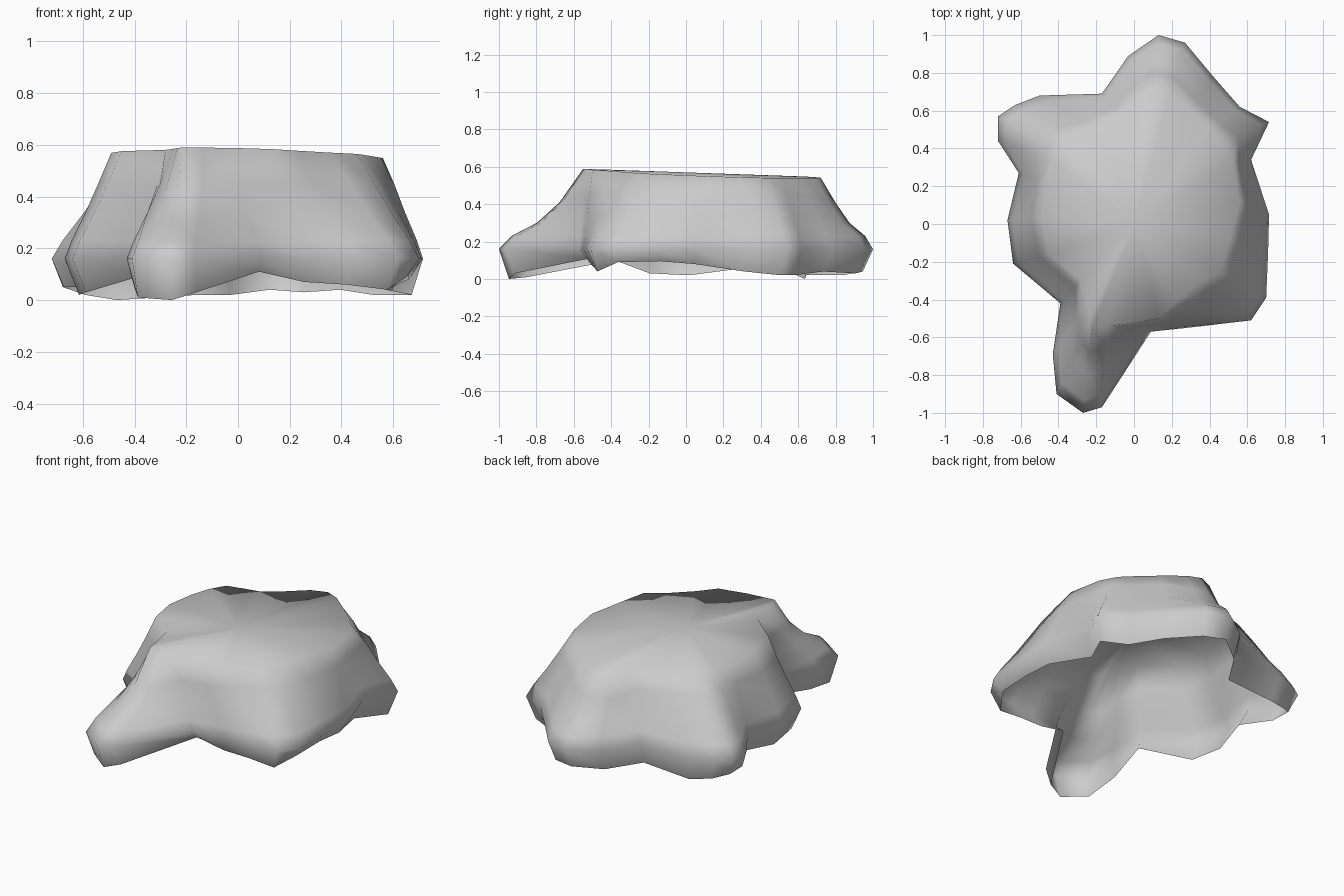
import bpy, bmesh
from mathutils import Vector

# Cut stump: outline counter-clockwise as (wide x, wide y, rim x, rim y, bottom z)
OUTLINE = [
    (-.27, -1.0, -.22, -.55, .00), (-.17, -.97, -.13, -.54, .03),
    (.09, -.57, -.04, -.53, .11), (.28, -.55, .13, -.50, .07),
    (.45, -.53, .22, -.41, .06), (.62, -.51, .36, -.30, .04),
    (.70, -.39, .46, -.25, .09), (.71, -.15, .51, -.07, .095),
    (.715, .05, .56, .12, .08), (.62, .34, .53, .33, .04),
    (.715, .54, .48, .43, .02), (.56, .62, .40, .51, .02),
    (.42, .78, .30, .60, .04), (.27, .96, .19, .69, .03),
    (.13, 1.0, .11, .72, .04), (-.03, .89, .02, .68, .02),
    (-.17, .69, -.08, .58, .02), (-.50, .68, -.19, .49, .00),
    (-.63, .63, -.28, .47, .02), (-.72, .57, -.39, .44, .05),
    (-.72, .44, -.44, .34, .05), (-.61, .27, -.47, .22, .05),
    (-.67, .02, -.49, .03, .02), (-.64, -.21, -.45, -.16, .03),
    (-.39, -.42, -.28, -.30, .10), (-.43, -.69, -.25, -.42, .05),
    (-.41, -.90, -.235, -.50, .01),
]
# Wall profile: (share of the way from rim to widest outline, height)
PROFILE = [(.28, .45), (.55, .34), (.85, .23), (1, .16)]


def column(wx, wy, tx, ty, bz):
    wide, rim = Vector((wx, wy)), Vector((tx, ty))
    pts = [(tx, ty, .57 - .035 * ty - .03 * max(tx, 0))]
    # the long front and back roots sag more
    sag = .04 if abs(wy) > .85 else 0
    for t, z in PROFILE:
        pts.append((*rim.lerp(wide, t), z - sag * (z > .3)))
    foot = wide * (1 - .055 / wide.length)
    pts.append((*foot, bz))
    return pts


bm = bmesh.new()
cols = [[bm.verts.new(p) for p in column(*row)] for row in OUTLINE]
centre = bm.verts.new((0, 0, .57))
for a, b in zip(cols, cols[1:] + cols[:1]):
    # bark wall strip, open underneath
    for i in range(len(a) - 1):
        bm.faces.new((a[i], a[i + 1], b[i + 1], b[i]))
    # cut top
    bm.faces.new((centre, a[0], b[0]))
for f in bm.faces:
    f.smooth = True
mesh = bpy.data.meshes.new("stump")
bm.to_mesh(mesh)
bm.free()
bpy.context.collection.objects.link(bpy.data.objects.new("stump", mesh))
